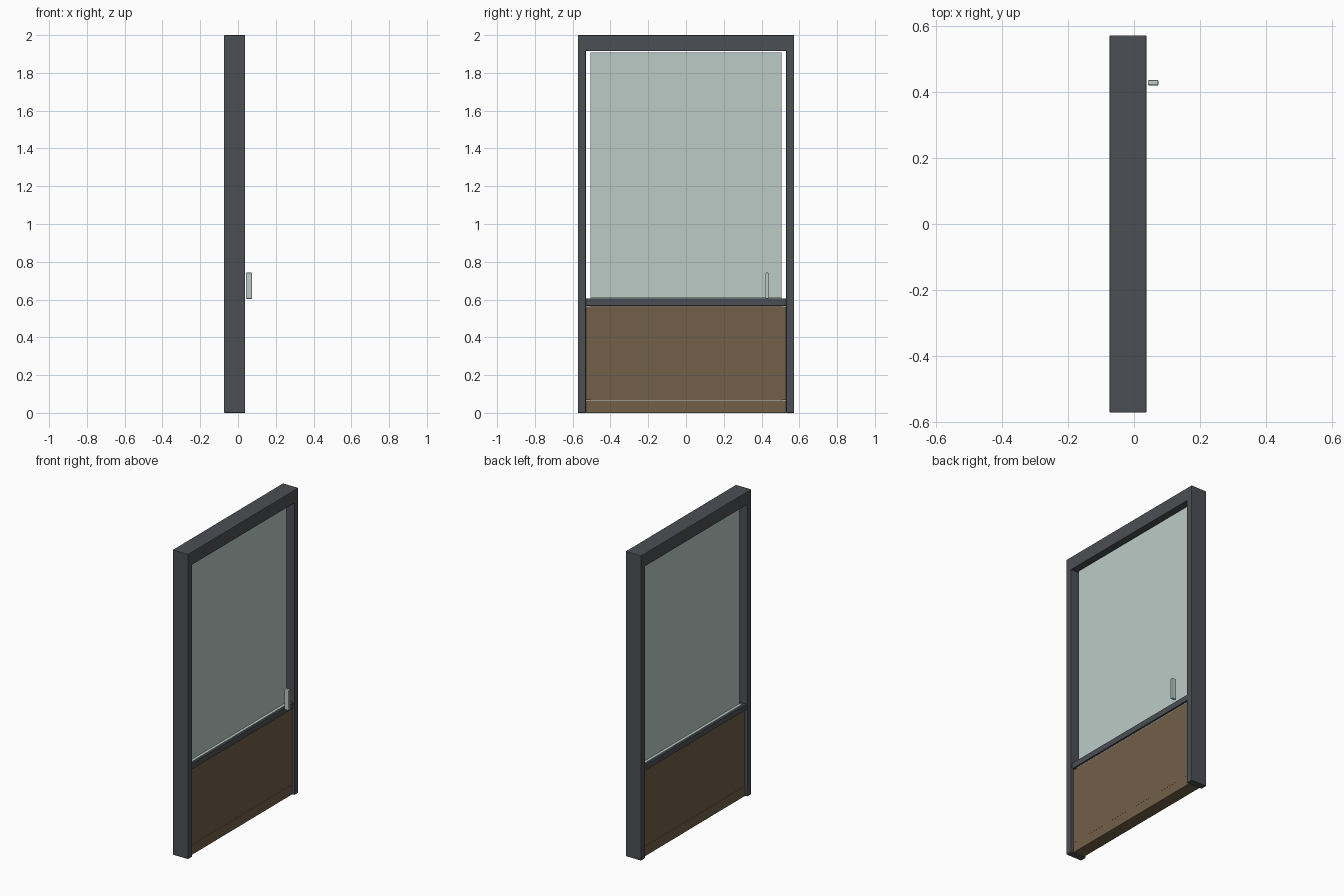
import bpy, bmesh

if "Cube" in bpy.data.objects:
    bpy.data.objects.remove(bpy.data.objects["Cube"])


def material(name, rgb):
    m = bpy.data.materials.new(name)
    m.diffuse_color = (*rgb, 1.0)
    m.use_nodes = True
    m.node_tree.nodes["Principled BSDF"].inputs["Base Color"].default_value = m.diffuse_color
    return m


FRAME = material("dark_grey_metal", (0.070, 0.078, 0.090))
GLASS = material("pale_glass", (0.500, 0.600, 0.560))
BROWN = material("brown_wood", (0.165, 0.115, 0.065))


def box(name, mat, x, y, z, bevel=0.0):
    """Box from (min, max) ranges, with an optional small edge bevel."""
    bm = bmesh.new()
    bmesh.ops.create_cube(bm, size=1.0)
    for v in bm.verts:
        for i, (lo, hi) in enumerate((x, y, z)):
            v.co[i] = lo if v.co[i] < 0 else hi
    if bevel:
        bmesh.ops.bevel(bm, geom=bm.edges[:], offset=bevel, segments=2,
                        profile=0.5, affect='EDGES')
    me = bpy.data.meshes.new(name)
    bm.to_mesh(me)
    bm.free()
    me.materials.append(mat)
    ob = bpy.data.objects.new(name, me)
    bpy.context.collection.objects.link(ob)
    return ob


DEPTH = (-0.074, 0.038)      # full frame depth
INNER = (-0.530, 0.530)      # clear opening between the posts

# Outer frame: two posts and a head rail
for side, y in (("left", (-0.572, -0.53)), ("right", (0.53, 0.572))):
    box(side + "_post", FRAME, DEPTH, y, (0, 2), 0.003)
box("head_rail", FRAME, DEPTH, (-0.535, 0.535), (1.915, 2.0), 0.003)

# Middle rail between window and lower panel
box("middle_rail", FRAME, (-0.066, 0.030), INNER, (0.567, 0.605), 0.002)

# Upper pane, and the thicker pane core that runs behind the middle rail
box("upper_glass", GLASS, (-0.036, 0.000), (-0.505, 0.505), (0.600, 1.908))
box("lower_glass", GLASS, (-0.054, 0.018), (-0.505, 0.505), (0.060, 0.610))

# Lower panel and sill
box("lower_panel", BROWN, (-0.055, 0.019), INNER, (0.067, 0.562))
box("sill", BROWN, (-0.058, 0.022), INNER, (0.0, 0.065), 0.002)

# Pull handle
box("handle", GLASS, (0.042, 0.074), (0.420, 0.437), (0.604, 0.742), 0.004)
